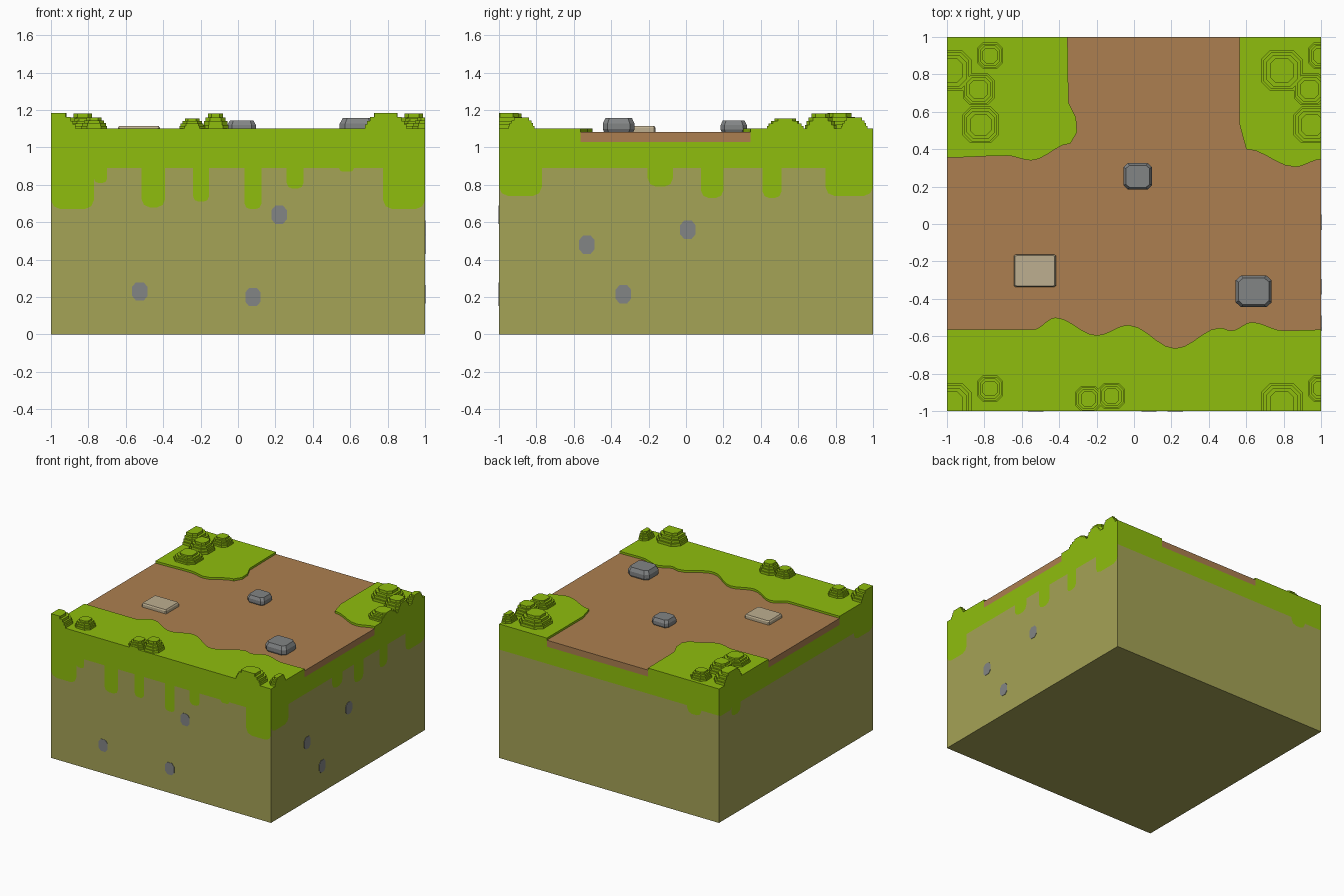
import bpy, bmesh, math
from mathutils import Matrix, Vector

cube = bpy.data.objects.get("Cube")
if cube:
    bpy.data.objects.remove(cube, do_unlink=True)


def material(name, rgb):
    m = bpy.data.materials.new(name)
    m.use_nodes = True
    m.diffuse_color = (*rgb, 1)
    bsdf = next(n for n in m.node_tree.nodes if n.type == 'BSDF_PRINCIPLED')
    bsdf.inputs["Base Color"].default_value = (*rgb, 1)
    return m


GRASS = material("grass_green", (.275, .515, .004))
SOIL = material("soil_olive", (.376, .366, .093))
PATH = material("path_brown", (.413, .212, .08))
ROCK = material("rock_grey", (.225, .233, .235))
SLAB = material("slab_beige", (.515, .429, .28))

DRIP_TOP, BASE, PATH_TOP, GRASS_TOP = .89, 1.03, 1.083, 1.1


def finish(name, bm, *mats):
    mesh = bpy.data.meshes.new(name)
    bm.to_mesh(mesh)
    bm.free()
    for m in mats:
        mesh.materials.append(m)
    obj = bpy.data.objects.new(name, mesh)
    bpy.context.collection.objects.link(obj)


def loft(name, rings, mat, matrix=None, clip=False):
    """Closed solid through rings given as (outline points, height)."""
    bm = bmesh.new()
    loops = [[bm.verts.new((x, y, z)) for x, y in pts] for pts, z in rings]
    count = len(loops[0])
    for lower, upper in zip(loops, loops[1:]):
        for i in range(count):
            j = (i + 1) % count
            bm.faces.new((lower[i], lower[j], upper[j], upper[i]))
    bm.faces.new(loops[0][::-1])
    bm.faces.new(loops[-1])
    if clip:  # trim flush with the block's sides
        for side in range(4):
            out = Matrix.Rotation(side * math.pi / 2, 3, 'Z') @ Vector((1, 0, 0))
            geom = bm.verts[:] + bm.edges[:] + bm.faces[:]
            bmesh.ops.bisect_plane(bm, geom=geom, plane_co=out, plane_no=out, clear_outer=True)
            bmesh.ops.holes_fill(bm, edges=bm.edges[:], sides=0)
    bmesh.ops.recalc_face_normals(bm, faces=bm.faces[:])
    if matrix:
        bm.transform(matrix)
    finish(name, bm, mat)


def octagon(cx, cy, hx, hy, cut):
    """Rectangle with its corners cut off by a share of its half size."""
    k = 1 - cut
    shape = [(1, -k), (1, k), (k, 1), (-k, 1), (-1, k), (-1, -k), (-k, -1), (k, -1)]
    return [(cx + hx * x, cy + hy * y) for x, y in shape]


def wavy(points, steps=5):
    """Smooth edge that levels out at each given crest and dip."""
    edge = []
    for (xa, ya), (xb, yb) in zip(points, points[1:]):
        for t in (i / steps for i in range(steps)):
            ease = (1 - math.cos(math.pi * t)) / 2
            edge.append((xa + (xb - xa) * t, ya + (yb - ya) * ease))
    return edge + [points[-1]]


def drip_edge(drips):
    """Lower edge of the grass: flat, with round-ended drips (start, end, low)."""
    edge = [(-1, DRIP_TOP)]
    for a, b, low in drips:
        r = min(.05, (b - a) / 3, DRIP_TOP - low)
        half = [(0, DRIP_TOP - low), (0, r), (r * .3, r * .3), (r, 0)]
        edge += [(a + d, low + h) for d, h in half]
        edge += [(b - d, low + h) for d, h in reversed(half)]
    return edge + [(1, DRIP_TOP)]


# Soil block: each side is split along the dripping grass edge
front_drips = [(-1, -.77, .67), (-.77, -.7, .81), (-.515, -.39, .68), (-.24, -.155, .71),
               (.035, .125, .67), (.26, .35, .78), (.54, .62, .87), (.775, 1, .67)]
right_drips = [(-1, -.77, .74), (-.205, -.07, .79), (.08, .2, .73), (.41, .51, .73),
               (.745, 1, .74)]
back_drips = [(.71, .84, .83), (.84, 1, .88)]
left_drips = [(-1, -.84, .87), (-.84, -.72, .81), (.75, 1, .83)]

bm = bmesh.new()
for side, drips in enumerate((front_drips, right_drips, back_drips, left_drips)):
    turn = Matrix.Rotation(side * math.pi / 2, 3, 'Z')
    edge = drip_edge(drips)
    for (ua, za), (ub, zb) in zip(edge, edge[1:]):
        if ub - ua > .0005:
            for index, (la, lb, ha, hb) in enumerate(((0, 0, za, zb), (za, zb, BASE, BASE))):
                corners = [(ua, la), (ub, lb), (ub, hb), (ua, ha)]
                face = bm.faces.new([bm.verts.new(turn @ Vector((u, -1, z))) for u, z in corners])
                face.material_index = index
square = [(-1, -1), (1, -1), (1, 1), (-1, 1)]
bm.faces.new([bm.verts.new((x, y, 0)) for x, y in square[::-1]])
bm.faces.new([bm.verts.new((x, y, BASE)) for x, y in square])
bmesh.ops.remove_doubles(bm, verts=bm.verts[:], dist=.0001)
finish("soil_block", bm, SOIL, GRASS)

# Path junction, tucked under the grass edges and flush at the sides
path = [(-1, -.565), (-.9, -.75), (.9, -.75), (1, -.565), (1, .345), (.9, .45),
        (.7, .8), (.565, 1), (-.355, 1), (-.5, .8), (-.9, .45), (-1, .355)]
loft("path", [(path, BASE), (path, PATH_TOP)], PATH)

# Raised grass patches
patches = {
    "grass_front": [(1, -1), (-1, -1)] + wavy(
        [(-1, -.565), (-.54, -.565), (-.42, -.5), (-.2, -.595), (-.03, -.54), (.22, -.665),
         (.46, -.555), (.52, -.57), (.63, -.525), (.8, -.57), (1, -.565)]),
    "grass_back_left": [(1, 1), (.565, 1), (.565, .53)] + wavy(
        [(.6, .4), (.86, .305), (1, .345)]),
    "grass_back_right": [(-1, 1)] + wavy(
        [(-1, .355), (-.68, .365), (-.55, .34), (-.34, .43)])
        + [(-.305, .49), (-.31, .57), (-.35, .65), (-.355, 1)],
}
for name, outline in patches.items():
    loft(name, [(outline, BASE), (outline, GRASS_TOP)], GRASS)


# Stepped bushes
def bush(name, x, y, radius, height):
    rings = []
    for k, scale in enumerate((1, .9, .76, .58)):
        ring = octagon(x, y, radius * scale, radius * scale, .45)
        rings += [(ring, GRASS_TOP + height * (k + t) / 4) for t in (0, 1)]
    loft(name, rings, GRASS, clip=True)


for side, dx in (("right", 0), ("left", 1.77)):
    for end, dy in (("back", 0), ("front", -1.78)):
        bush(f"{end}_{side}_tall_bush", dx - .98, dy + .82, .11, .085)
        bush(f"{end}_{side}_corner_bush", dx - .77, dy + .9, .07, .06)
    bush(f"{side}_middle_bush", dx - .83, .72, .085, .08)
    bush(f"{side}_wide_bush", dx - .82, .53, .098, .055)
bush("front_low_bush", -.245, -.935, .068, .055)
bush("front_high_bush", -.12, -.92, .07, .08)

# Rocks on the path
for name, x, y, hx, hy, h in (("small_rock", .02, .255, .076, .07, .06),
                              ("large_rock", .64, -.36, .096, .085, .073)):
    loft(name, [(octagon(x, y, hx * s, hy * s, .3), PATH_TOP + h * t)
                for s, t in ((.92, 0), (1, .2), (1, .6), (.84, 1))], ROCK)

# Flat stepping stone
loft("stepping_stone", [(octagon(-.53, -.25, .112 * s, .087 * s, .08), PATH_TOP + h)
                        for s, h in ((1, 0), (1, .022), (.94, .032))], SLAB)

# Pebbles showing in the sides: quarter turns, position along the side, height
for turns, u, z in ((0, -.525, .23), (0, .22, .64), (0, .08, .2),
                    (1, -.53, .48), (1, .01, .56), (1, -.335, .215)):
    place = (Matrix.Rotation(turns * math.pi / 2, 4, 'Z') @ Matrix.Translation((u, -1, z))
             @ Matrix.Rotation(math.pi / 2, 4, 'X'))
    ring = octagon(0, 0, .041, .049, .5)
    loft("side_pebble", [(ring, -.003), (ring, .003)], ROCK, matrix=place)
